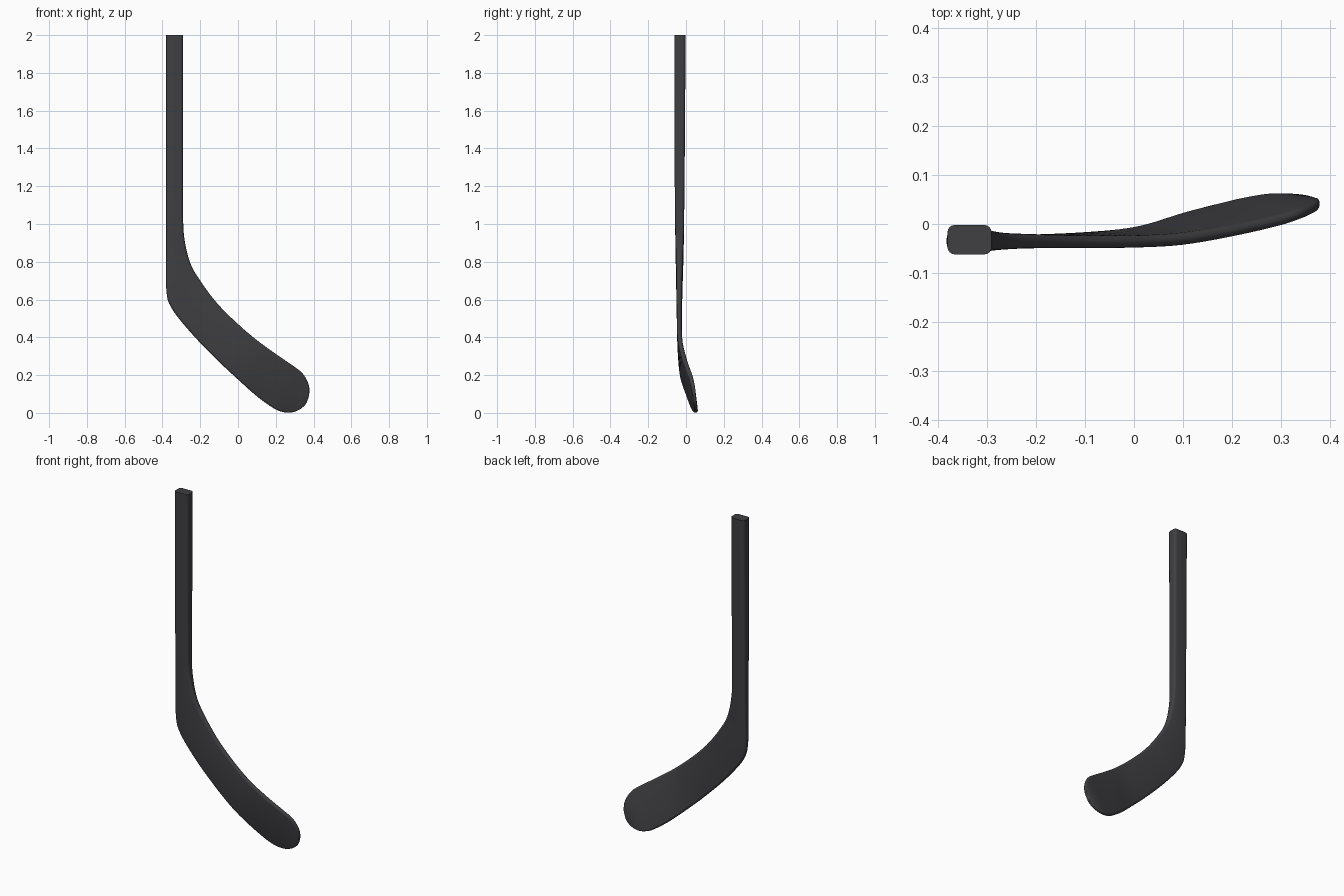
import bpy, bmesh, math
from mathutils import Vector

if "Cube" in bpy.data.objects:
    bpy.data.objects.remove(bpy.data.objects["Cube"])

# Stations along the stick: inner edge (x, y, z), outer edge (x, y, z), thickness
STATIONS = [
    ((-.29, -.032, 2.0), (-.38, -.032, 2.0), .060),
    ((-.29, -.033, 1.5), (-.38, -.033, 1.5), .055),
    ((-.29, -.034, 1.1), (-.38, -.034, 1.1), .050),
    ((-.286, -.034, .94), (-.38, -.034, .85), .043),
    ((-.255, -.035, .80), (-.38, -.035, .66), .034),
    ((-.20, -.035, .70), (-.355, -.035, .56), .029),
    ((-.11, -.036, .58), (-.25, -.035, .425), .026),
    ((0, -.036, .47), (-.11, -.029, .28), .025),
    ((.10, -.031, .385), (0, -.017, .177), .025),
    ((.20, -.015, .312), (.10, .013, .088), .025),
    ((.295, .006, .247), (.18, .034, .030), .024),
    ((.34, .020, .211), (.222, .044, .009), .023),
    ((.366, .031, .170), (.270, .052, .001), .022),
    ((.377, .038, .135), (.315, .053, .012), .020),
    ((.377, .043, .100), (.350, .051, .036), .016),
    ((.373, .046, .080), (.364, .048, .056), .010),
]
STEPS, CORNER = 5, 5


def spline(p0, p1, p2, p3, t):
    return .5 * (2 * p1 + (p2 - p0) * t + (2 * p0 - 5 * p1 + 4 * p2 - p3) * t * t
                 + (3 * p1 - p0 - 3 * p2 + p3) * t ** 3)


def interpolate(rows):
    out, n = [], len(rows)
    for i in range(n - 1):
        q = [rows[max(0, min(n - 1, i + k))] for k in (-1, 0, 1, 2)]
        for s in range(STEPS):
            out.append([spline(*c, s / STEPS) for c in zip(*q)])
    return out + [rows[-1]]


def section(a, b, thick):
    # rounded rectangle spanning the two outline edges
    mid, across = (a + b) / 2, a - b
    w = across.length
    u = across.normalized()
    v = Vector((0, 1, 0))
    v = (v - u * v.dot(u)).normalized()
    r = min(.015, .48 * thick, .45 * w)
    pts = []
    for k, (sx, sy) in enumerate(((1, 1), (-1, 1), (-1, -1), (1, -1))):
        for j in range(CORNER):
            ang = (k + j / (CORNER - 1)) * math.pi / 2
            pts.append(mid + u * (sx * (w / 2 - r) + r * math.cos(ang))
                       + v * (sy * (thick / 2 - r) + r * math.sin(ang)))
    return pts


# Shaft and curved blade as one continuous loft
bm = bmesh.new()
rows = [[*a, *b, t] for a, b, t in STATIONS]
rings = [[bm.verts.new(p) for p in section(Vector(r[:3]), Vector(r[3:6]), r[6])]
         for r in interpolate(rows)]
for lo, hi in zip(rings, rings[1:]):
    for i in range(len(lo)):
        j = (i + 1) % len(lo)
        bm.faces.new((lo[i], lo[j], hi[j], hi[i]))
bm.faces.new(rings[0])
bm.faces.new(rings[-1])
bmesh.ops.recalc_face_normals(bm, faces=bm.faces[:])
mesh = bpy.data.meshes.new("hockey_stick")
bm.to_mesh(mesh)
bm.free()
stick = bpy.data.objects.new("hockey_stick", mesh)
bpy.context.collection.objects.link(stick)

# Dark composite finish
mat = bpy.data.materials.new("dark_composite")
mat.diffuse_color = (.05, .05, .056, 1)
mat.use_nodes = True
mat.node_tree.nodes["Principled BSDF"].inputs["Base Color"].default_value = mat.diffuse_color
mesh.materials.append(mat)

bpy.context.view_layer.objects.active = stick
stick.select_set(True)
bpy.ops.object.shade_smooth_by_angle(angle=math.radians(40))
